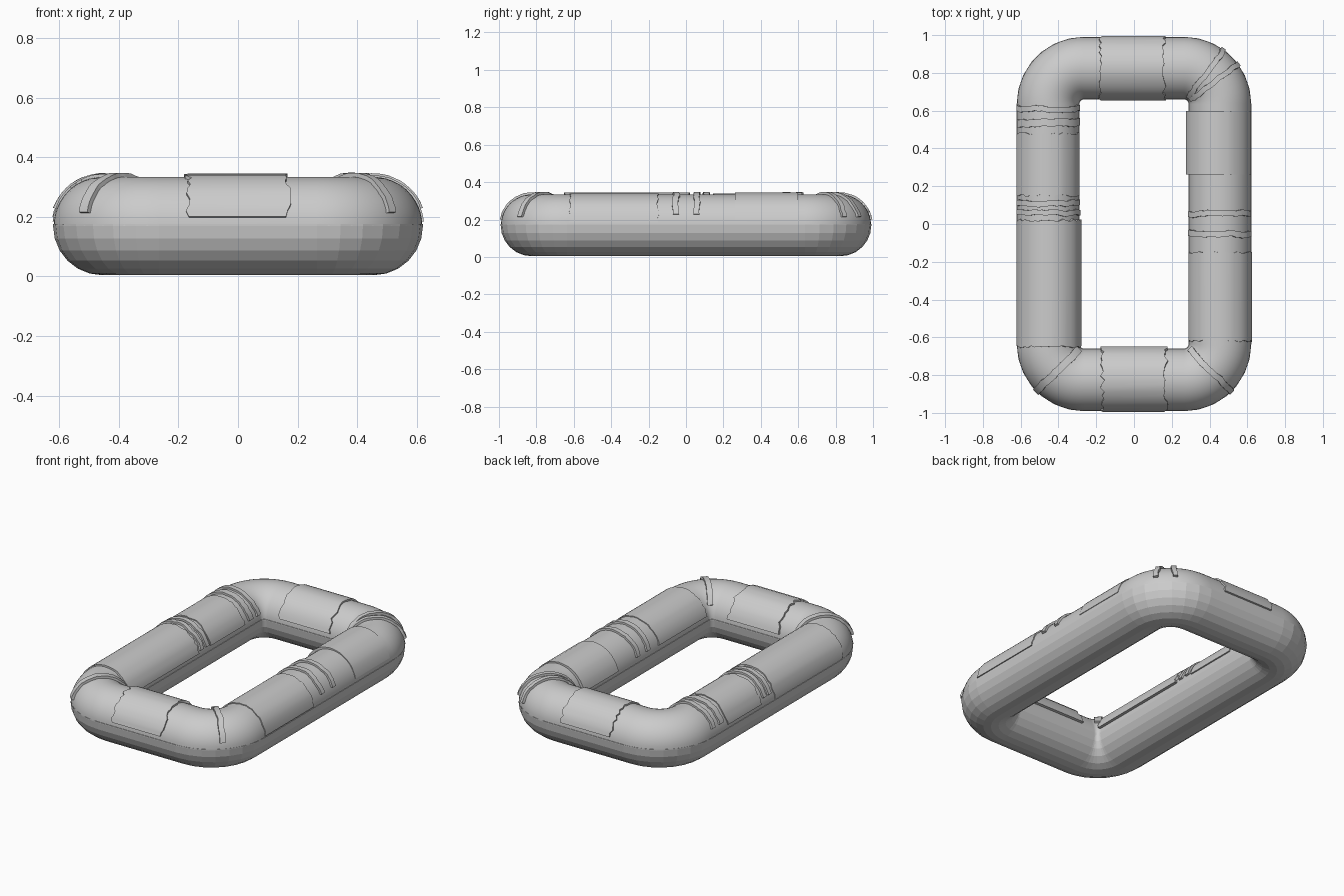
import bpy, bmesh, math, random
from mathutils import Vector

if "Cube" in bpy.data.objects:
    bpy.data.objects.remove(bpy.data.objects["Cube"])

random.seed(4)
HX, HY, RC = 0.265, 0.635, 0.19      # straight half lengths, corner radius of centre line
ZC, R = 0.17, 0.165                  # tube centre height and radius
ARC = RC * math.pi / 2
HALF = 2 * (HX + HY + ARC)           # half of the centre line length
UP = Vector((0, 0, 1))


def frame(s):
    """Centre, outward and tangent vectors at length s (starts mid right side, ccw)."""
    s %= 2 * HALF
    flip = 1
    if s >= HALF:
        s, flip = s - HALF, -1
    if s < HY:
        x, y, a = HX + RC, s, 0
    elif s < HY + ARC:
        a = (s - HY) / RC
        x, y = HX + RC * math.cos(a), HY + RC * math.sin(a)
    elif s < HY + ARC + 2 * HX:
        x, y, a = HX - (s - HY - ARC), HY + RC, math.pi / 2
    elif s < HY + 2 * ARC + 2 * HX:
        a = math.pi / 2 + (s - HY - ARC - 2 * HX) / RC
        x, y = -HX + RC * math.cos(a), HY + RC * math.sin(a)
    else:
        x, y, a = -HX - RC, HALF - s, math.pi
    c, n = math.cos(a), math.sin(a)
    return (Vector((flip * x, flip * y, ZC)), Vector((c, n, 0)) * flip,
            Vector((-n, c, 0)) * flip)


def make(name, rings, closed_rings, loop, angle):
    """Skin a list of point rings into one object."""
    bm = bmesh.new()
    vs = [[bm.verts.new(p) for p in r] for r in rings]
    m = len(vs[0])
    for i in range(len(vs) if loop else len(vs) - 1):
        a, b = vs[i], vs[(i + 1) % len(vs)]
        for j in range(m if closed_rings else m - 1):
            k = (j + 1) % m
            bm.faces.new((a[j], a[k], b[k], b[j]))
    if closed_rings and not loop:
        bm.faces.new(vs[0])
        bm.faces.new(vs[-1])
    bmesh.ops.recalc_face_normals(bm, faces=bm.faces)
    me = bpy.data.meshes.new(name)
    bm.to_mesh(me)
    bm.free()
    ob = bpy.data.objects.new(name, me)
    bpy.context.collection.objects.link(ob)
    if angle:
        bpy.context.view_layer.objects.active = ob
        ob.select_set(True)
        bpy.ops.object.shade_smooth_by_angle(angle=math.radians(angle))
        ob.select_set(False)
    return ob


def stations(n):
    """Stations: few on the straights, n per corner."""
    out, s = [], -HY
    for length, k in ((2 * HY, 4), (ARC, n), (2 * HX, 2), (ARC, n)):
        out += [s + length * i / k for i in range(k)]
        s += length
    return out + [s + HALF for s in out]


def tube(name, profile, n, angle):
    rings = []
    for s in stations(n):
        c, o, t = frame(s)
        rings.append([c + o * u + UP * v for u, v in profile])
    return make(name, rings, False, True, angle)


def arc(r, a0, a1, n):
    return [(r * math.cos(math.radians(a0 + (a1 - a0) * i / n)),
             r * math.sin(math.radians(a0 + (a1 - a0) * i / n))) for i in range(n + 1)]


def patch(name, s, length, a0=10, a1=168, r=0.173, jag=0.0, shift=0.0, n=22):
    """Curved plate laid over the upper tube, with optional ragged ends."""
    c, o, t = frame(s)
    rings = []
    wave = 0
    for i in range(n + 1):
        a = math.radians(a0 + (a1 - a0) * i / n)
        d = o * math.cos(a) + UP * math.sin(a)
        e0 = -length / 2 + random.uniform(-jag, jag)
        e1 = length / 2 + random.uniform(-jag, jag)
        if length < 0.08:                       # thin bands wander as a whole
            wave = 0.6 * wave + random.uniform(-jag, jag)
            e0, e1 = wave - length / 2, wave + length / 2
        rr = r + random.uniform(-0.001, 0.001)
        base = c - o * shift
        low, high = c + d * (R - 0.004), base + d * rr
        rings.append([low + t * e0, high + t * e0, high + t * e1, low + t * e1])
    return make(name, rings, True, False, 35)


# Main tube: faceted lower half with a lip, smooth upper half
tube("lower_tube", [(-0.155, 0.008), (-0.166, 0.006)] + arc(0.166, 180, 360, 12)
     + [(0.166, 0.006), (0.155, 0.008)], 7, 0)
tube("upper_tube", arc(R - 0.001, 0, 180, 24), 14, 40)

# Large plates on the four sides
patch("back_plate", HALF / 2 + 0.01, 0.34, r=0.174, jag=0.01)
patch("front_plate", HALF * 1.5, 0.335, r=0.176, jag=0.012, shift=0.003)
patch("right_back_plate", 0.43, 0.335, r=0.174, shift=0.008)
patch("right_front_plate", -0.385, 0.47, a0=5, r=0.170, jag=0.006)
patch("left_front_plate", HALF + 0.315, 0.67, a0=5, r=0.174, jag=0.006, shift=0.006)
patch("left_back_plate", HALF - 0.315, 0.33, r=0.170, jag=0.007)

# Thin wavy wrap bands: centre-line position, width, angles
BANDS = [(0.055, 0.03), (-0.05, 0.032), (HALF - 0.11, 0.03), (HALF - 0.06, 0.028),
         (HALF - 0.61, 0.03), (HALF - 0.535, 0.04)]
for i, (s, w) in enumerate(BANDS):
    patch("side_band_%d" % i, s, w, 20, 165, 0.176, 0.005)

# Corner bands
CORNER = HY + ARC / 2
for i, (s, w) in enumerate([(CORNER - 0.03, 0.028), (CORNER + 0.03, 0.028),
                            (HALF + CORNER, 0.04), (2 * HALF - CORNER, 0.032)]):
    patch("corner_band_%d" % i, s, w, 15, 150, 0.178, 0.004)
